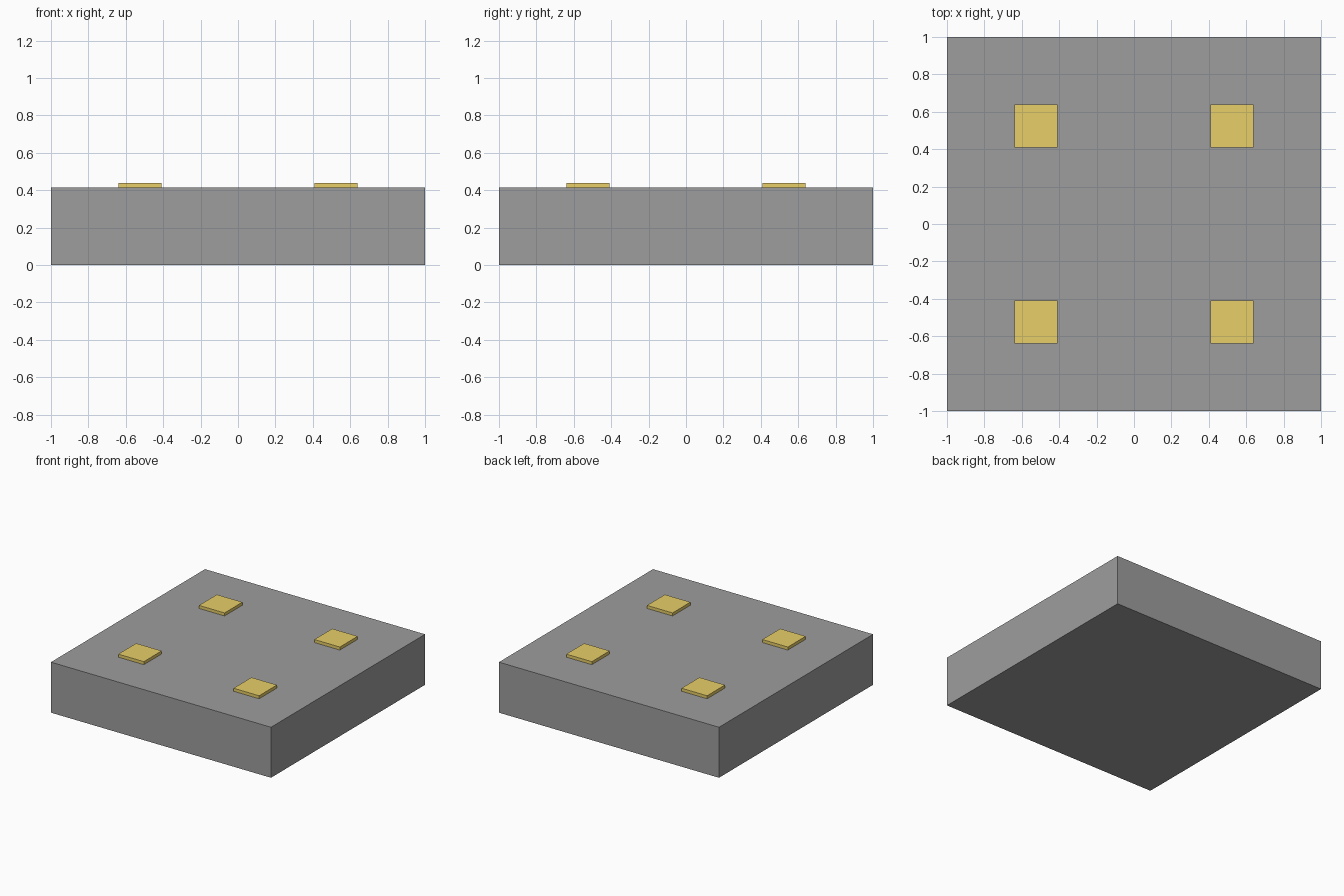
import bpy

if "Cube" in bpy.data.objects:
    bpy.data.objects.remove(bpy.data.objects["Cube"])


def make_material(name, color):
    mat = bpy.data.materials.new(name)
    mat.diffuse_color = (*color, 1)
    mat.use_nodes = True
    mat.node_tree.nodes["Principled BSDF"].inputs["Base Color"].default_value = mat.diffuse_color
    return mat


def box(name, center, size, material):
    bpy.ops.mesh.primitive_cube_add(size=1, location=center)
    obj = bpy.context.object
    obj.name = name
    obj.scale = size
    bpy.ops.object.transform_apply(location=False, rotation=False, scale=True)
    obj.data.materials.append(material)
    return obj


grey = make_material("slab_grey", (0.337, 0.337, 0.337))
yellow = make_material("pad_yellow", (0.80, 0.62, 0.14))

BODY_H = 0.415   # slab height
PAD_H = 0.025    # visible pad height
PAD_W = 0.232
PAD_POS = 0.524

# Square slab
box("base_slab", (0, 0, BODY_H / 2), (2, 2, BODY_H), grey)

# Four raised pads on top
for sx, side in ((-1, "left"), (1, "right")):
    for sy, end in ((-1, "front"), (1, "back")):
        box(f"pad_{end}_{side}",
            (sx * PAD_POS, sy * PAD_POS, BODY_H + PAD_H / 2),
            (PAD_W, PAD_W, PAD_H), yellow)
